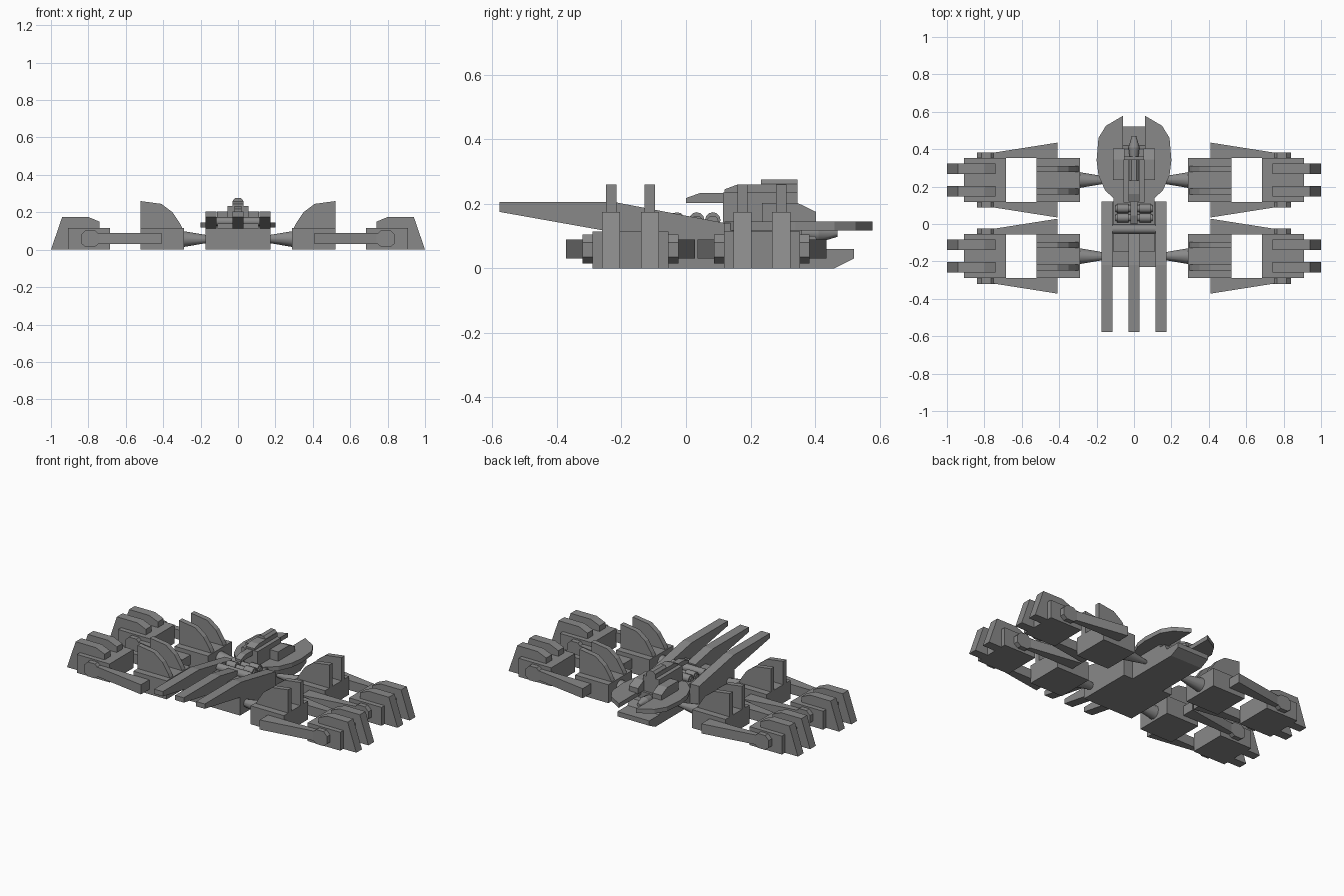
import bpy, bmesh
from mathutils import Matrix, Vector

cube = bpy.data.objects.get("Cube")
if cube:
    bpy.data.objects.remove(cube, do_unlink=True)

grey = bpy.data.materials.new("mid_grey")
grey.use_nodes = True
colour = (0.25, 0.25, 0.25, 1)
grey.diffuse_color = colour
grey.node_tree.nodes["Principled BSDF"].inputs["Base Color"].default_value = colour


def finish(name, bm):
    bmesh.ops.recalc_face_normals(bm, faces=bm.faces)
    mesh = bpy.data.meshes.new(name)
    bm.to_mesh(mesh)
    bm.free()
    mesh.materials.append(grey)
    obj = bpy.data.objects.new(name, mesh)
    bpy.context.collection.objects.link(obj)
    return obj


def prism(name, profile, axis, lo, hi):
    """Extrude a 2D profile along an axis; the profile uses the other two axes in order."""
    bm = bmesh.new()
    ring = []
    for a, b in profile:
        co = [a, b]
        co.insert(axis, lo)
        ring.append(bm.verts.new(co))
    face = bm.faces.new(ring)
    out = bmesh.ops.extrude_face_region(bm, geom=[face])
    move = Vector((0, 0, 0))
    move[axis] = hi - lo
    bmesh.ops.translate(bm, vec=move, verts=[v for v in out["geom"] if isinstance(v, bmesh.types.BMVert)])
    return finish(name, bm)


def box(name, x, y, z):
    return prism(name, [(x[0], y[0]), (x[1], y[0]), (x[1], y[1]), (x[0], y[1])], 2, *z)


def cone(name, start, end, r1, r2, sides=12):
    bm = bmesh.new()
    a, b = Vector(start), Vector(end)
    turn = (b - a).to_track_quat("Z", "Y").to_matrix().to_4x4()
    bmesh.ops.create_cone(bm, cap_ends=True, segments=sides, radius1=r1, radius2=r2,
                          depth=(b - a).length, matrix=Matrix.Translation((a + b) / 2) @ turn)
    obj = finish(name, bm)
    for p in obj.data.polygons:
        p.use_smooth = len(p.vertices) == 4
    return obj


def flip(points, s):
    return [(s * a, b) for a, b in points]


X, Y, Z = 0, 1, 2
TALL_FIN = [(0.29, 0.1), (0.31, 0.14), (0.35, 0.2), (0.41, 0.245), (0.52, 0.26), (0.52, 0.1)]
TOE_FIN = [(0.74, 0.05), (0.74, 0.15), (0.8, 0.175), (0.94, 0.175), (1, 0), (0.9, 0)]
PIVOT = [(0.74, 0.035), (0.765, 0.015), (0.815, 0.015), (0.84, 0.035),
         (0.84, 0.08), (0.815, 0.105), (0.765, 0.105), (0.74, 0.08)]

# Four clamp units, two on each flank
for s, side in ((1, "left"), (-1, "right")):
    for cy, end in ((-0.172, "front"), (0.235, "rear")):
        tag = f"{end}_{side}"
        box(f"inner_block_{tag}", sorted((s * 0.29, s * 0.52)), (cy - 0.118, cy + 0.118), (0, 0.115))
        box(f"outer_block_{tag}", sorted((s * 0.685, s * 0.91)), (cy - 0.118, cy + 0.118), (0, 0.115))
        cone(f"axle_{tag}", (s * 0.295, cy, 0.057), (s * 0.1, cy, 0.057), 0.043, 0.01)
        for t, edge in ((-1, "a"), (1, "b")):
            fy = cy + t * 0.06
            prism(f"tall_fin_{tag}_{edge}", flip(TALL_FIN, s), Y, fy - 0.016, fy + 0.016)
            prism(f"toe_fin_{tag}_{edge}", flip(TOE_FIN, s), Y, fy - 0.028, fy + 0.028)
            # Tapered side arm with its pivot plate
            near, mid, far = (cy + t * d for d in (0.117, 0.145, 0.2))
            arm = [(0.41, near), (0.41, far), (0.76, mid), (0.8, mid), (0.8, near)]
            prism(f"side_arm_{tag}_{edge}", flip(arm, s), Z, 0.03, 0.09)
            prism(f"pivot_{tag}_{edge}", flip(PIVOT, s), Y, near, cy + t * 0.148)

# Hull
box("hull_front", (-0.175, 0.175), (-0.23, 0.12), (0, 0.113))
prism("hull_tail", [(0.1, 0), (0.46, 0), (0.52, 0.03), (0.52, 0.06), (0.42, 0.06), (0.4, 0.1), (0.1, 0.1)],
      X, -0.11, 0.11)
box("deck", (-0.11, 0.11), (-0.15, 0.36), (0.09, 0.14))

# Three long front prongs
for x, tail, name in ((-0.145, 0.12, "right"), (0, -0.05, "middle"), (0.145, 0.12, "left")):
    top = 0.205 - (tail + 0.22) * 0.19
    prism(f"prong_{name}", [(-0.578, 0.175), (-0.578, 0.205), (-0.22, 0.205), (tail, top), (tail, 0.1),
                            (-0.23, 0.113)], X, x - 0.03, x + 0.03)

# Rear plate with two horns
half = [(0.06, 0.34), (0.06, 0.578), (0.15, 0.525), (0.19, 0.46), (0.2, 0.34), (0.19, 0.26),
        (0.155, 0.18), (0.09, 0.12)]
prism("horned_plate", half + flip(half, -1)[::-1], Z, 0.118, 0.145)

# Ribbed rollers across the deck
cone("roller_front", (-0.115, -0.028, 0.15), (0.115, -0.028, 0.15), 0.024, 0.024)
for i, y in enumerate((0.033, 0.083)):
    cone(f"roller_core_{i}", (-0.1, y, 0.145), (0.1, y, 0.145), 0.018, 0.018)
    for s in (-1, 1):
        cone(f"roller_{i}_{s}", (s * 0.03, y, 0.15), (s * 0.092, y, 0.15), 0.024, 0.024)

# Turret, gun and top hatch
box("turret_body", (-0.055, 0.055), (0.115, 0.345), (0.14, 0.235))
for s, side in ((1, "left"), (-1, "right")):
    x = sorted((s * 0.05, s * 0.113))
    prism(f"turret_cheek_{side}", [(0.235, 0.14), (0.235, 0.203), (0.345, 0.203), (0.403, 0.175), (0.403, 0.14)],
          X, *x)
prism("gun", [(0, 0.203), (0, 0.218), (0.045, 0.234), (0.13, 0.234), (0.13, 0.203)], X, -0.02, 0.02)
prism("turret_roof", [(0.12, 0.23), (0.12, 0.245), (0.16, 0.26), (0.345, 0.26), (0.345, 0.23)], X, -0.03, 0.03)
prism("hatch", [(-0.028, 0.23), (-0.028, 0.262), (-0.014, 0.276), (0.014, 0.276), (0.028, 0.262), (0.028, 0.23)],
      Y, 0.232, 0.345)

# Tapered nozzle between the horns
cone("nozzle_root", (0, 0.33, 0.11), (0, 0.41, 0.11), 0.02, 0.03, 8)
cone("nozzle_tip", (0, 0.41, 0.11), (0, 0.47, 0.11), 0.03, 0.012, 8)
